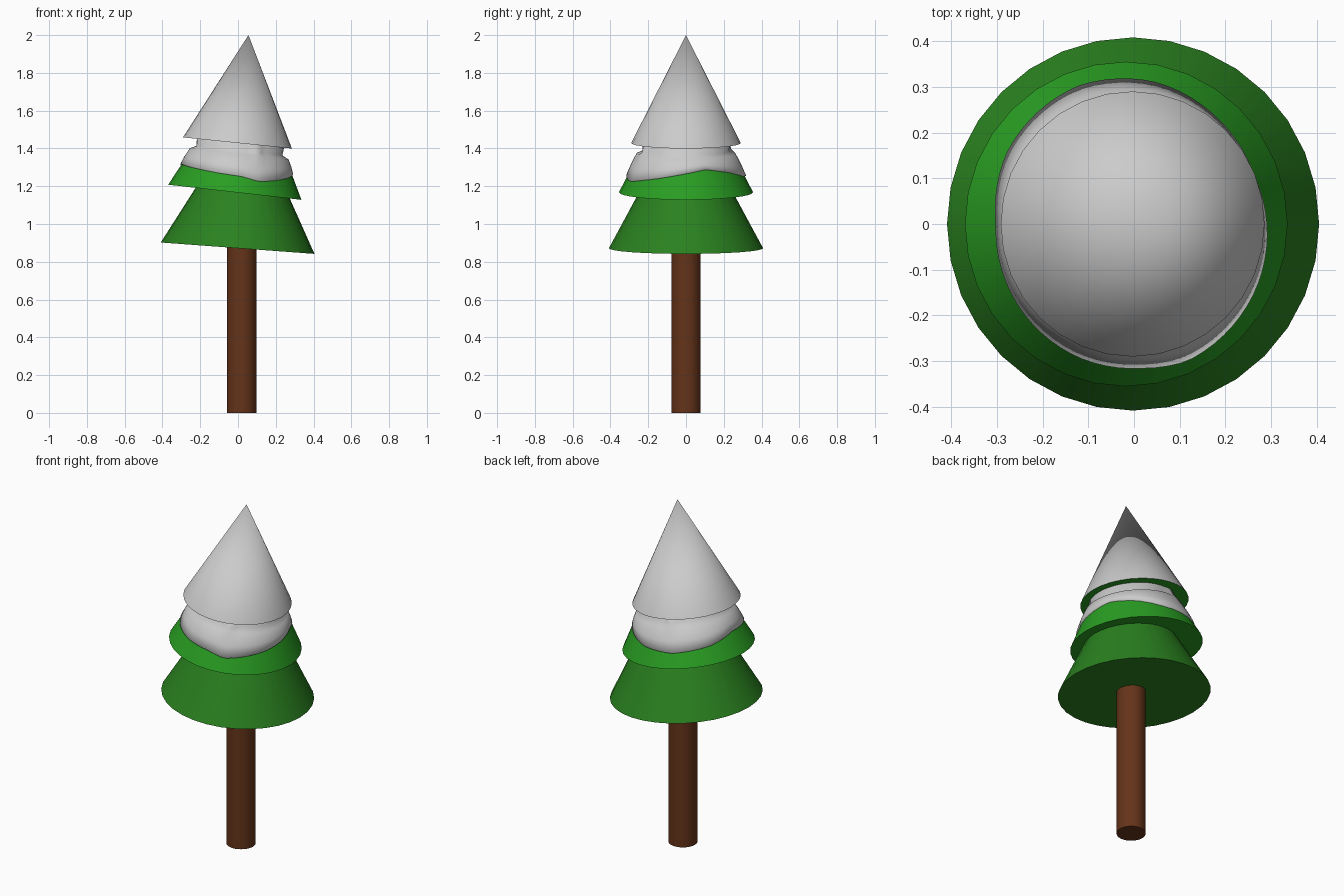
import bpy, bmesh, math

if "Cube" in bpy.data.objects:
    bpy.data.objects.remove(bpy.data.objects["Cube"])

def material(name, rgb):
    m = bpy.data.materials.new(name)
    m.diffuse_color = (*rgb, 1)
    m.use_nodes = True
    m.node_tree.nodes["Principled BSDF"].inputs["Base Color"].default_value = m.diffuse_color
    return m

BARK = material("bark", (0.13, 0.034, 0.01))
DARK = material("dark_green", (0.023, 0.22, 0.014))
GREEN = material("green", (0.022, 0.34, 0.016))
SNOW = material("snow", (0.8, 0.8, 0.8))

def finish(name, bm, mats, loc, tilt, angle=50):
    bmesh.ops.recalc_face_normals(bm, faces=bm.faces)
    me = bpy.data.meshes.new(name)
    bm.to_mesh(me)
    bm.free()
    ob = bpy.data.objects.new(name, me)
    bpy.context.collection.objects.link(ob)
    for m in mats:
        me.materials.append(m)
    ob.location = loc
    ob.rotation_euler = (0, tilt, 0)
    bpy.ops.object.select_all(action='DESELECT')
    ob.select_set(True)
    bpy.context.view_layer.objects.active = ob
    bpy.ops.object.shade_smooth_by_angle(angle=math.radians(angle))
    return ob

def cone(name, mats, r1, r2, h, loc, tilt=0.0):
    # Cone standing on its own origin; a second material goes on the underside
    bm = bmesh.new()
    bmesh.ops.create_cone(bm, cap_ends=True, segments=32,
                          radius1=r1, radius2=r2, depth=h)
    bmesh.ops.translate(bm, verts=bm.verts, vec=(0, 0, h / 2))
    for f in bm.faces:
        if len(mats) > 1 and f.calc_center_median().z < 1e-4:
            f.material_index = 1
    return finish(name, bm, mats, loc, tilt)

# Trunk and three leaning tiers
MID_R, MID_H, MID_LOC, MID_TILT = 0.355, 0.70, (-0.017, 0, 1.168), 0.113
cone("trunk", [BARK], 0.078, 0.078, 0.90, (0.02, 0, 0))
cone("lower_tier", [DARK], 0.408, 0.166, 0.45, (-0.002, 0, 0.872), 0.074)
cone("middle_tier", [GREEN], MID_R, MID_R * (1 - 0.2 / MID_H), 0.2, MID_LOC, MID_TILT)
cone("top_tier", [SNOW, GREEN], 0.29, 0, 0.574, (-0.003, 0, 1.429), 0.102)

# Snow collar on the middle tier: uneven lower edge, groove under the top tier
EDGE = [(0, .129), (22, .148), (50, .125), (80, .088), (110, .072), (150, .088),
        (180, .116), (220, .102), (250, .090), (275, .085), (293, .068),
        (330, .10), (360, .129)]
DRIPS = (108, 293)

def edge_height(a):
    for (a0, h0), (a1, h1) in zip(EDGE, EDGE[1:]):
        if a <= a1:
            return h0 + (h1 - h0) * (a - a0) / (a1 - a0)

def cone_radius(h):
    return MID_R * (1 - h / MID_H)

bm = bmesh.new()
N = 72
rings = []
for i in range(N):
    a = 360 * i / N
    drip = sum(math.exp(-((a - d) / 6) ** 2) for d in DRIPS)
    h0 = edge_height(a)
    rows = [(h0, -0.004), (h0 + 0.006, 0.008), (h0 + (0.2 - h0) * 0.5, 0.012),
            (0.205, 0.012), (0.222, -0.014 + 0.026 * drip),
            (0.262, 0.010 + 0.006 * drip), (0.285, -0.05)]
    t = math.radians(a)
    col = []
    for h, off in rows:
        r = cone_radius(h) + off
        col.append(bm.verts.new((r * math.cos(t), r * math.sin(t), h)))
    rings.append(col)
for i in range(N):
    c, d = rings[i], rings[(i + 1) % N]
    for j in range(len(c) - 1):
        bm.faces.new((c[j], d[j], d[j + 1], c[j + 1]))
bm.faces.new([c[-1] for c in rings])
finish("snow_collar", bm, [SNOW], MID_LOC, MID_TILT, 80)
